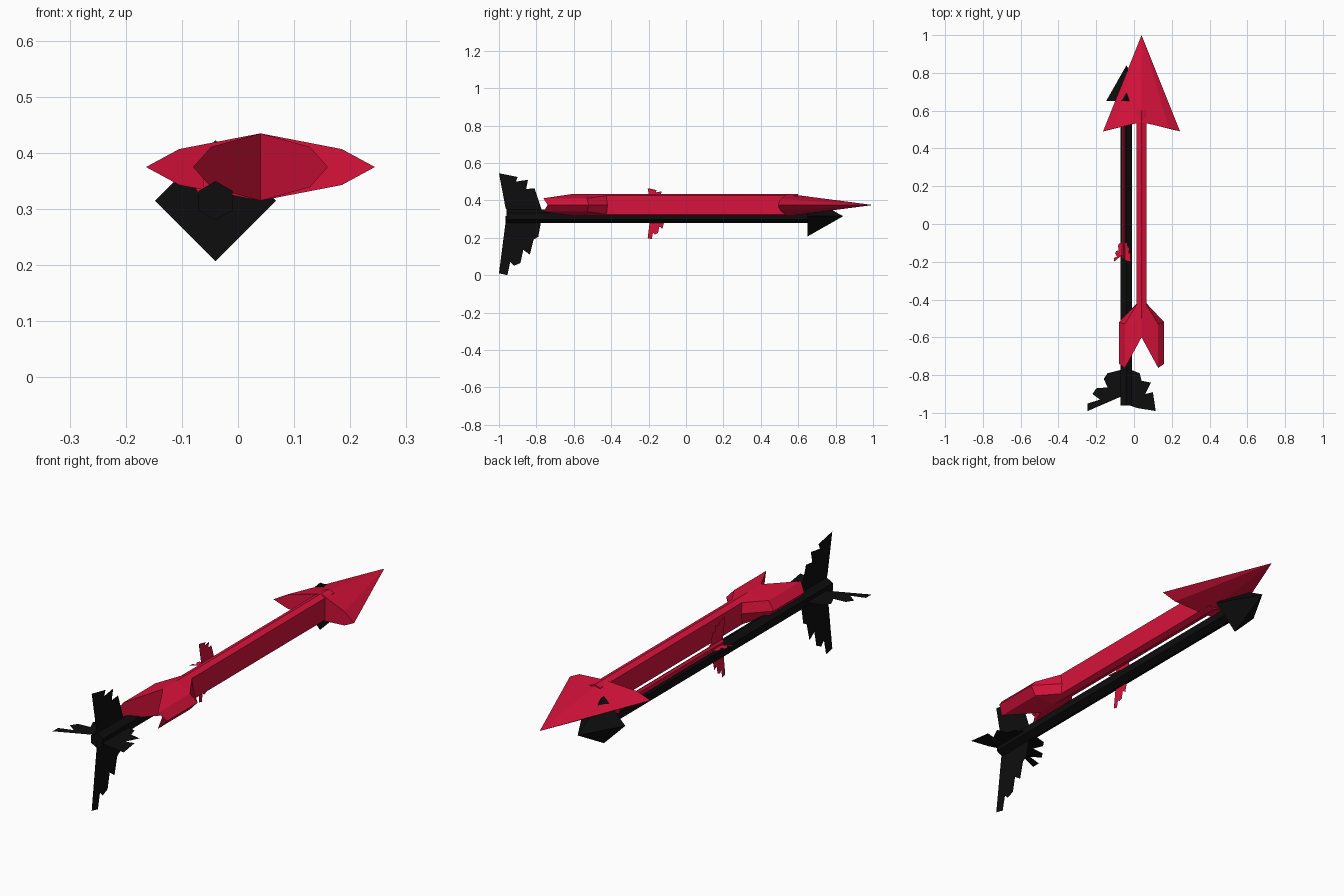
import bpy, bmesh, math
from mathutils import Vector

if "Cube" in bpy.data.objects:
    bpy.data.objects.remove(bpy.data.objects["Cube"])


def material(name, rgb):
    m = bpy.data.materials.new(name)
    m.diffuse_color = (*rgb, 1)
    m.use_nodes = True
    m.node_tree.nodes["Principled BSDF"].inputs["Base Color"].default_value = m.diffuse_color
    return m


RED = material("crimson", (0.68, 0.006, 0.043))
BLACK = material("black", (0.004, 0.004, 0.004))


def make(name, verts, faces, mat, place, solid=True):
    """Mesh object from points, with place() mapping each local point."""
    bm = bmesh.new()
    vs = [bm.verts.new(place(Vector(v))) for v in verts]
    for f in faces:
        bm.faces.new([vs[i] for i in f])
    if solid:
        bmesh.ops.recalc_face_normals(bm, faces=bm.faces)
    me = bpy.data.meshes.new(name)
    bm.to_mesh(me)
    bm.free()
    me.materials.append(mat)
    ob = bpy.data.objects.new(name, me)
    bpy.context.collection.objects.link(ob)
    return ob


def strips(n, rings):
    return [(r * n + i, r * n + (i + 1) % n, (r + 1) * n + (i + 1) % n, (r + 1) * n + i)
            for r in range(rings - 1) for i in range(n)]


def mirrored(half):
    """Closed 8-point ring from (x, y, z) top, upper and outer points."""
    top, mid, out = half
    flip = lambda p: (p[0], p[1], -p[2])
    left = lambda p: (-p[0], p[1], p[2])
    return [top, mid, out, flip(mid), flip(top), left(flip(mid)), left(out), left(mid)]


HALVES = [(0, 1, 2, 3, 4), (4, 5, 6, 7, 0)]


# ---- big red arrow: bevelled shaft, broad head, forked tail
def red_place(p):
    return p + Vector((0.04, 0, 0.375))


prof = [(0, 0.06), (0.026, 0.05), (0.026, -0.05), (0, -0.06), (-0.026, -0.05), (-0.026, 0.05)]
make("red_shaft", [(x, y, z) for y in (-0.56, 0.6) for x, z in prof],
     strips(6, 2) + [tuple(range(6)), tuple(range(6, 12))], RED, red_place)

back = mirrored([(0, 0.54, 0.06), (0.145, 0.505, 0.032), (0.204, 0.49, 0)])
make("red_head", back + [(0, 1.0, 0)],
     [(i, (i + 1) % 8, 8) for i in range(8)] + HALVES, RED, red_place)

tail = (mirrored([(0, -0.60, 0.06), (0.088, -0.762, 0.036), (0.12, -0.74, 0)])
        + mirrored([(0, -0.50, 0.06), (0.088, -0.53, 0.036), (0.12, -0.52, 0)])
        + mirrored([(0, -0.41, 0.06), (0.022, -0.42, 0.05), (0.026, -0.42, 0)]))
make("red_tail", tail, strips(8, 3) + HALVES + [tuple(range(16, 24))], RED, red_place)

# ---- feathered arrow: hex shaft, four-sided point, four ragged flat vanes
# vane outlines as (distance from axis, y)
VANES = {
    "top": ((0, 1), [(0, -0.94), (0.045, -0.965), (0.23, -1), (0.21, -0.90), (0.185, -0.91),
                     (0.195, -0.845), (0.145, -0.855), (0.15, -0.81), (0.03, -0.77), (0, -0.77)]),
    "bottom": ((0, -1), [(0, -0.965), (0.035, -0.965), (0.305, -1), (0.315, -0.955), (0.245, -0.94),
                         (0.265, -0.92), (0.25, -0.885), (0.18, -0.87), (0.205, -0.835),
                         (0.125, -0.815), (0.11, -0.79), (0, -0.77)]),
    "left": ((-1, 0), [(0, -0.90), (0.02, -0.91), (0.205, -0.99), (0.205, -0.95), (0.14, -0.93),
                       (0.18, -0.90), (0.16, -0.87), (0.10, -0.865), (0.12, -0.82),
                       (0.10, -0.79), (0.02, -0.77), (0, -0.77)]),
    "right": ((1, 0), [(0, -0.955), (0.06, -0.975), (0.155, -0.99), (0.14, -0.89), (0.10, -0.90),
                       (0.13, -0.84), (0.08, -0.83), (0.07, -0.79), (0.02, -0.77), (0, -0.77)]),
}


def feathered_arrow(tag, mat, place):
    ring = [(0.035 * math.sin(math.tau * i / 6), 0.035 * math.cos(math.tau * i / 6))
            for i in range(6)]
    make(tag + "_shaft", [(x, y, z) for y in (-0.96, 0.66) for x, z in ring],
         strips(6, 2) + [tuple(range(6)), tuple(range(6, 12))], mat, place)
    r = 0.108
    make(tag + "_point", [(r, 0.65, 0), (0, 0.65, r), (-r, 0.65, 0), (0, 0.65, -r), (0, 0.84, 0)],
         [(i, (i + 1) % 4, 4) for i in range(4)] + [(0, 1, 2, 3)], mat, place)
    for side, ((dx, dz), pts) in VANES.items():
        make(tag + "_vane_" + side, [(d * dx, y, d * dz) for d, y in pts],
             [tuple(range(len(pts)))], mat, place, solid=False)


feathered_arrow("black_arrow", BLACK, lambda p: p + Vector((-0.04, 0, 0.315)))

# ---- small red arrow: the same design, squashed and shrunk
feathered_arrow("small_red_arrow", RED,
                lambda p: Vector((-0.055 + p.x * 0.25, -0.205 + (p.y + 1) * 0.48,
                                  0.35 + p.z * 0.5)))
